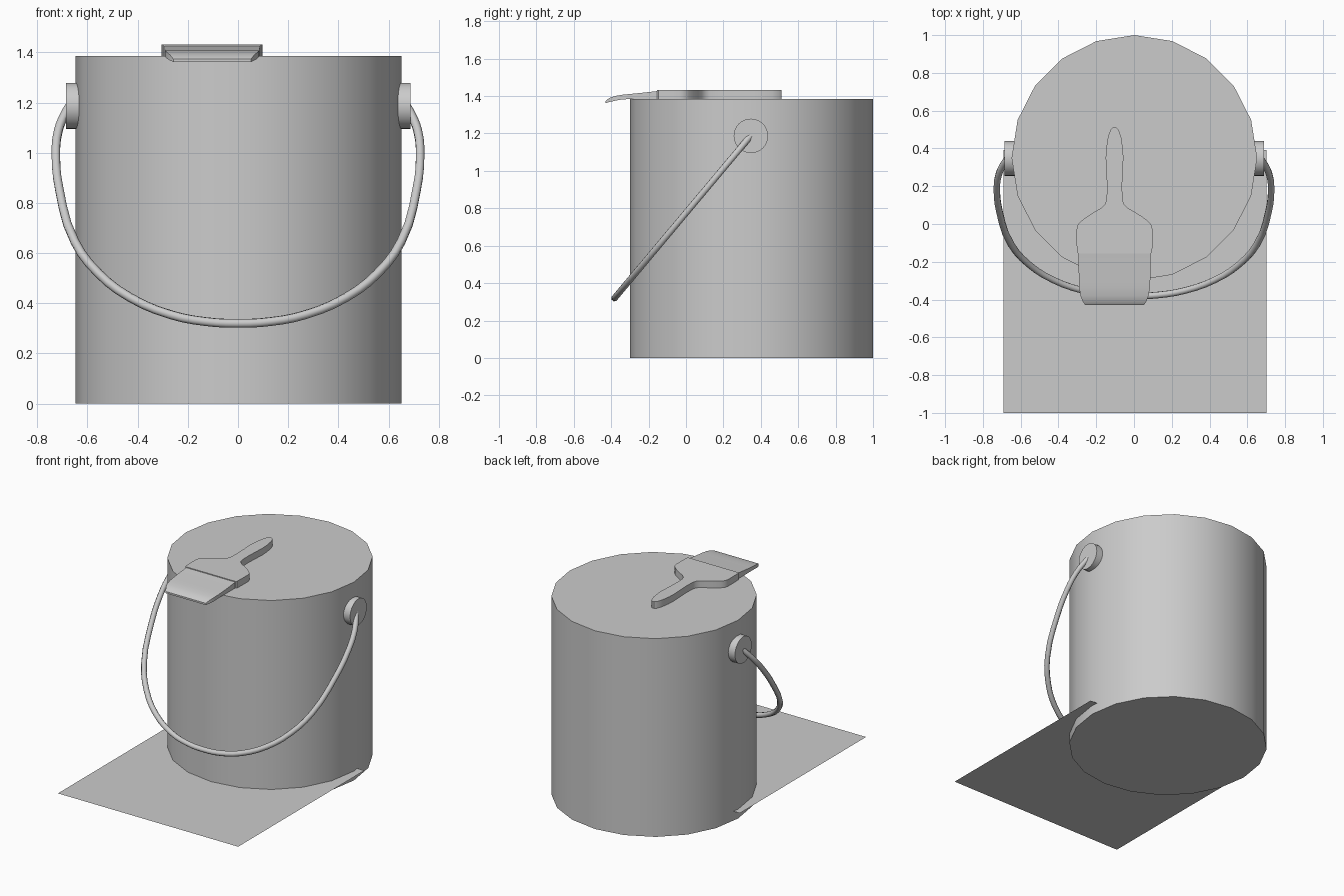
import bpy, bmesh, math

if "Cube" in bpy.data.objects:
    bpy.data.objects.remove(bpy.data.objects["Cube"])


def smooth(ob, angle=35):
    bpy.ops.object.select_all(action='DESELECT')
    ob.select_set(True)
    bpy.context.view_layer.objects.active = ob
    bpy.ops.object.shade_smooth_by_angle(angle=math.radians(angle))


def cylinder(name, sides, r, depth, loc, rot=(0, 0, 0)):
    bpy.ops.mesh.primitive_cylinder_add(vertices=sides, radius=r, depth=depth,
                                        location=loc, rotation=rot)
    ob = bpy.context.object
    ob.name = name
    smooth(ob)
    return ob


def loft(name, rows, x0):
    """Skin rectangular sections given as (y, half width, z bottom, z top)."""
    bm = bmesh.new()
    rings = [[bm.verts.new((x0 + sx * w, y, z))
              for sx, z in ((-1, lo), (1, lo), (1, hi), (-1, hi))]
             for y, w, lo, hi in rows]
    for a, b in zip(rings, rings[1:]):
        for i in range(4):
            j = (i + 1) % 4
            bm.faces.new((a[i], a[j], b[j], b[i]))
    bm.faces.new(rings[0])
    bm.faces.new(rings[-1])
    bmesh.ops.recalc_face_normals(bm, faces=bm.faces)
    me = bpy.data.meshes.new(name)
    bm.to_mesh(me)
    bm.free()
    ob = bpy.data.objects.new(name, me)
    bpy.context.collection.objects.link(ob)
    smooth(ob)
    return ob


CY = 0.35      # can centre
CAN_H = 1.385

# Can, and the flat sheet that passes through it just above its base
cylinder("can", 20, 0.65, CAN_H, (0.002, CY, CAN_H / 2))
bpy.ops.mesh.primitive_plane_add(size=1.393, location=(0.005, -0.3035, 0.065))
bpy.context.object.name = "sheet"

# Handle mounts on both sides
for side, label in ((-1, "left"), (1, "right")):
    cylinder("mount_" + label, 32, 0.092, 0.06, (side * 0.657 + 0.001, 0.347, 1.187),
             (0, math.pi / 2, 0))

# Wire handle: half profile (x, z) mirrored, leaning forward
half = [(0.672, 1.185), (0.692, 1.15), (0.717, 1.085), (0.726, 0.99),
        (0.712, 0.853), (0.65, 0.645), (0.555, 0.518), (0.43, 0.423),
        (0.27, 0.355), (0.13, 0.327)]
path = half + [(0, 0.32)] + [(-x, z) for x, z in reversed(half)]
cu = bpy.data.curves.new("wire_handle", 'CURVE')
cu.dimensions = '3D'
cu.bevel_depth = 0.018
cu.bevel_resolution = 2
cu.resolution_u = 3
cu.use_fill_caps = True
sp = cu.splines.new('BEZIER')
sp.bezier_points.add(len(path) - 1)
for bp, (x, z) in zip(sp.bezier_points, path):
    bp.co = (x, 0.345 + (z - 1.187) * 0.838, z)
    bp.handle_left_type = bp.handle_right_type = 'AUTO'
wire = bpy.data.objects.new("wire_handle", cu)
bpy.context.collection.objects.link(wire)
bpy.ops.object.select_all(action='DESELECT')
wire.select_set(True)
bpy.context.view_layer.objects.active = wire
bpy.ops.object.convert(target='MESH')
smooth(bpy.context.object, 60)

# Brush handle: flat slab following the outline
outline = [(0.511, 0.008), (0.498, 0.022), (0.46, 0.035), (0.40, 0.044),
           (0.35, 0.047), (0.28, 0.043), (0.20, 0.040), (0.13, 0.042),
           (0.105, 0.050), (0.085, 0.07), (0.065, 0.105), (0.04, 0.145),
           (0.015, 0.178), (-0.005, 0.195), (-0.03, 0.201), (-0.09, 0.201),
           (-0.148, 0.199), (-0.155, 0.193)]
loft("brush_handle", [(y, w, 1.384, 1.432) for y, w in outline], -0.103)

# Bristles: thinning and drooping over the rim
loft("bristles", [(-0.15, 0.19, 1.384, 1.427), (-0.22, 0.19, 1.384, 1.419),
                  (-0.30, 0.189, 1.384, 1.411), (-0.34, 0.187, 1.382, 1.407),
                  (-0.38, 0.18, 1.375, 1.400), (-0.41, 0.168, 1.368, 1.390),
                  (-0.43, 0.155, 1.362, 1.374)], -0.103)
